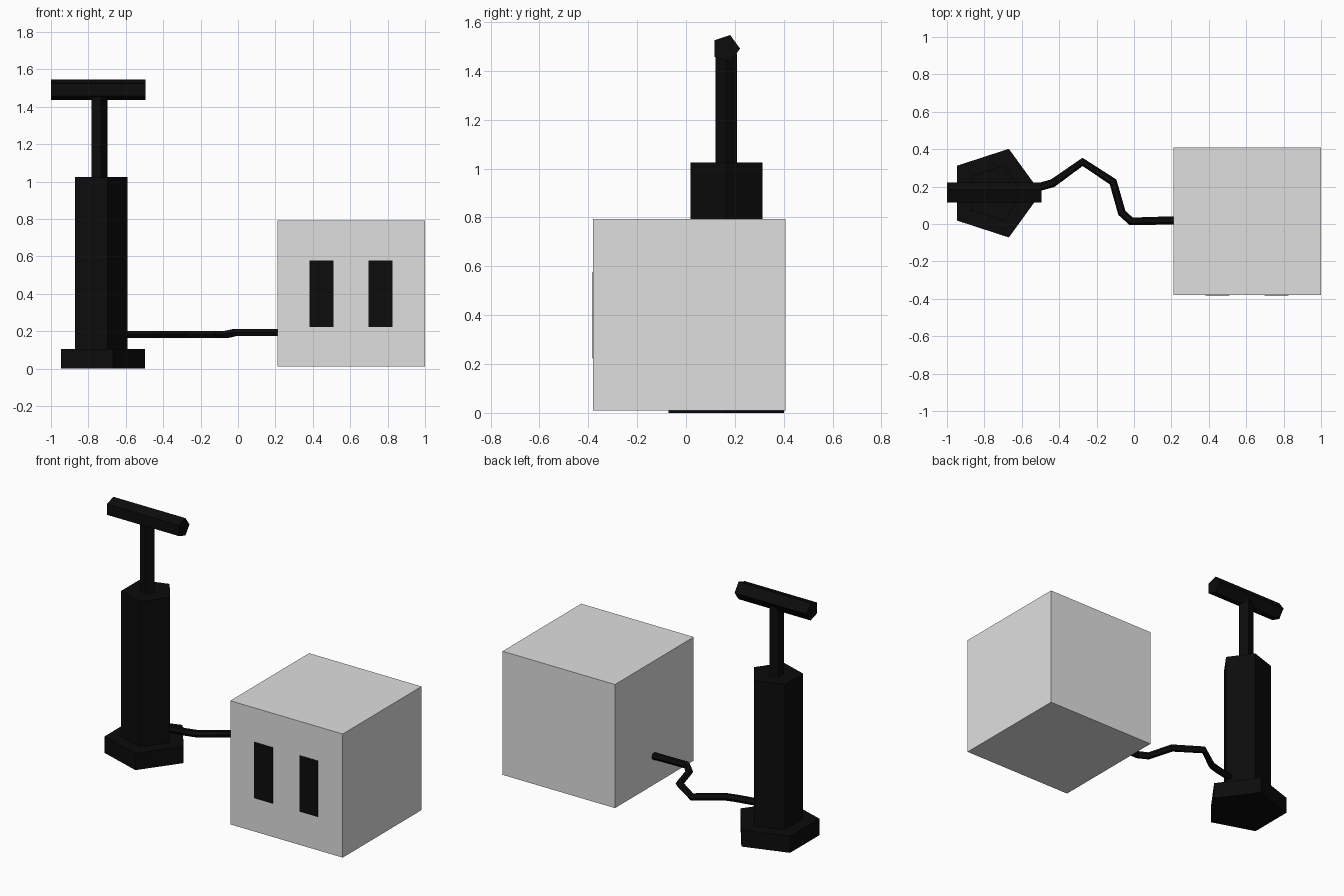
import bpy, bmesh
from math import cos, sin, tau
from mathutils import Vector

if "Cube" in bpy.data.objects:
    bpy.data.objects.remove(bpy.data.objects["Cube"])


def material(name, rgb):
    m = bpy.data.materials.new(name)
    m.diffuse_color = (*rgb, 1)
    m.use_nodes = True
    m.node_tree.nodes["Principled BSDF"].inputs["Base Color"].default_value = m.diffuse_color
    return m


BLACK = material("matte black", (0.0035, 0.0035, 0.0035))
GREY = material("light grey", (0.74, 0.74, 0.74))


def finish(name, bm, mat):
    bmesh.ops.recalc_face_normals(bm, faces=bm.faces)
    me = bpy.data.meshes.new(name)
    bm.to_mesh(me)
    bm.free()
    me.materials.append(mat)
    ob = bpy.data.objects.new(name, me)
    bpy.context.collection.objects.link(ob)
    return ob


def prism(name, start, end, u, v, radius, mat, sides=5):
    """Flat-sided bar from start to end; first corner lies along u."""
    bm = bmesh.new()
    u, v = Vector(u), Vector(v)
    rings = [[bm.verts.new(Vector(c) + radius * (cos(tau * i / sides) * u + sin(tau * i / sides) * v))
              for i in range(sides)] for c in (start, end)]
    for ring in rings:
        bm.faces.new(ring)
    for i in range(sides):
        j = (i + 1) % sides
        bm.faces.new((rings[0][i], rings[0][j], rings[1][j], rings[1][i]))
    return finish(name, bm, mat)


def box(name, lo, hi, mat):
    bm = bmesh.new()
    bmesh.ops.create_cube(bm, size=1)
    for vert in bm.verts:
        vert.co = [(a + b) / 2 + c * (b - a) for a, b, c in zip(lo, hi, vert.co)]
    return finish(name, bm, mat)


# Pump: stacked five-sided base, barrel and rod
PX, PY = -0.746, 0.165
for name, z0, z1, r in (("pump_base", 0, 0.105, 0.249),
                        ("pump_barrel", 0.1, 1.025, 0.155),
                        ("pump_rod", 1.0, 1.47, 0.047)):
    prism(name, (PX, PY, z0), (PX, PY, z1), (1, 0, 0), (0, 1, 0), r, BLACK)

# Crossbar handle
prism("pump_handle", (-1, PY - 0.002, 1.491), (-0.495, PY - 0.002, 1.491),
      (0, 1, 0), (0, 0, 1), 0.058, BLACK)

# Box with two dark slots on the front
box("box_body", (0.212, -0.38, 0.01), (1.0, 0.408, 0.793), GREY)
for side, x in (("left", 0.446), ("right", 0.762)):
    box(side + "_slot", (x - 0.064, -0.383, 0.222), (x + 0.064, -0.378, 0.577), BLACK)

# Bent hose from the barrel to the box
path = [(-0.65, 0.17, 0.182), (-0.5, 0.2, 0.182), (-0.435, 0.218, 0.182), (-0.275, 0.332, 0.182),
        (-0.112, 0.225, 0.182), (-0.065, 0.06, 0.182), (-0.015, 0.014, 0.193), (0.23, 0.02, 0.193)]
curve = bpy.data.curves.new("hose", 'CURVE')
curve.dimensions = '3D'
curve.bevel_depth = 0.022
curve.bevel_resolution = 1
curve.use_fill_caps = True
spline = curve.splines.new('POLY')
spline.points.add(len(path) - 1)
for point, co in zip(spline.points, path):
    point.co = (*co, 1)
spline.use_smooth = False
curve.materials.append(BLACK)
bpy.context.collection.objects.link(bpy.data.objects.new("hose", curve))
